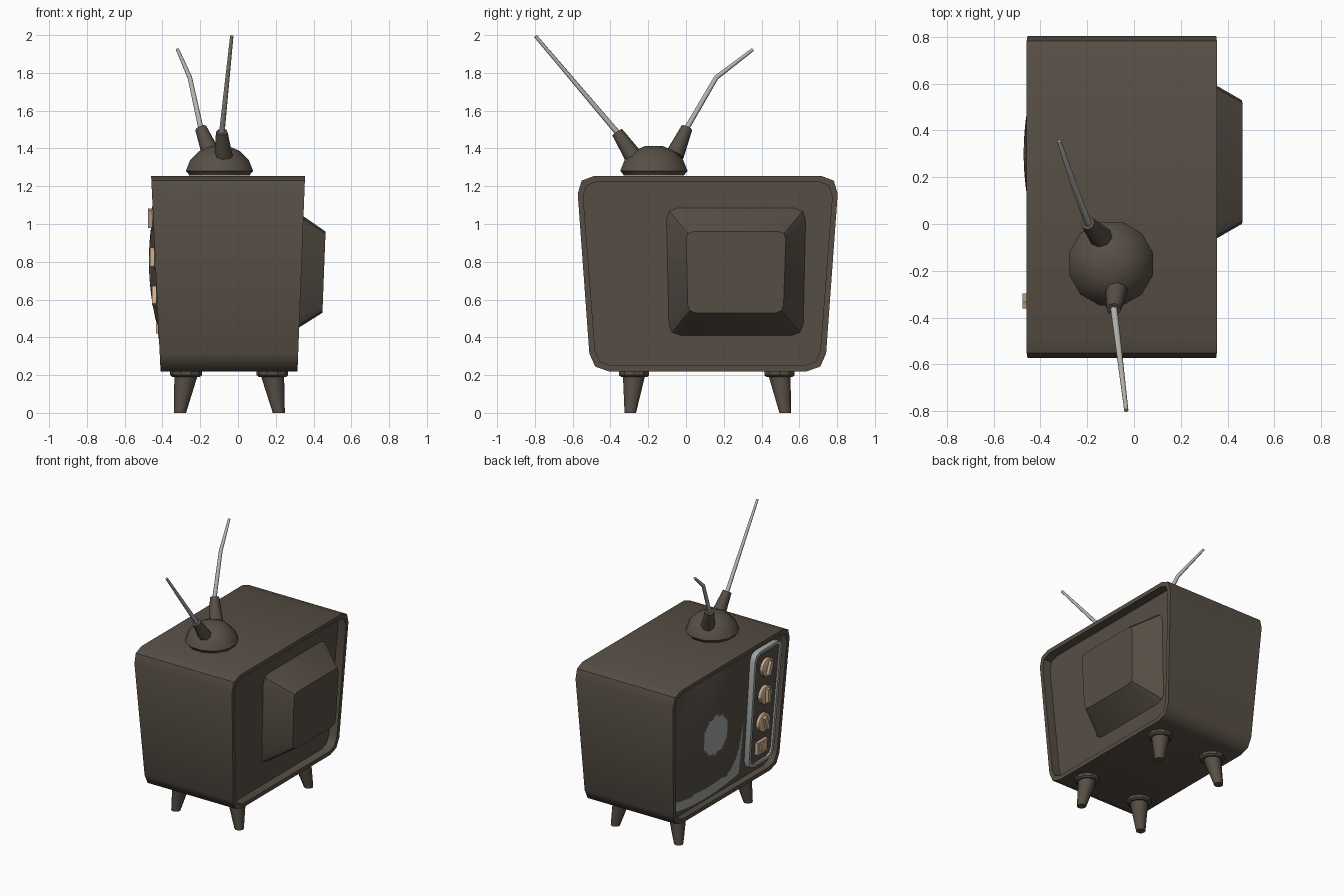
import bpy, bmesh, math
from mathutils import Vector

if "Cube" in bpy.data.objects:
    bpy.data.objects.remove(bpy.data.objects["Cube"])


def material(name, rgb):
    m = bpy.data.materials.new(name)
    m.diffuse_color = (*rgb, 1)
    m.use_nodes = True
    m.node_tree.nodes["Principled BSDF"].inputs["Base Color"].default_value = m.diffuse_color
    return m


BROWN = material("dark brown", (0.096, 0.078, 0.060))
GREY = material("glass grey", (0.36, 0.38, 0.38))
METAL = material("antenna metal", (0.46, 0.45, 0.43))
BEIGE = material("knob beige", (0.62, 0.44, 0.29))


def finish(name, bm, mats, angle=50):
    bmesh.ops.recalc_face_normals(bm, faces=bm.faces)
    me = bpy.data.meshes.new(name)
    bm.to_mesh(me)
    bm.free()
    for m in mats:
        me.materials.append(m)
    ob = bpy.data.objects.new(name, me)
    bpy.context.collection.objects.link(ob)
    bpy.ops.object.select_all(action='DESELECT')
    ob.select_set(True)
    bpy.context.view_layer.objects.active = ob
    bpy.ops.object.shade_smooth_by_angle(angle=math.radians(angle))
    return ob


def loft(name, rings, mats, band_mats=None, angle=50, cap=True):
    """Skin a list of equal-length point rings and cap both ends."""
    bm = bmesh.new()
    vs = [[bm.verts.new(p) for p in r] for r in rings]
    n = len(vs[0])
    for k in range(len(vs) - 1):
        for i in range(n):
            j = (i + 1) % n
            f = bm.faces.new((vs[k][i], vs[k][j], vs[k + 1][j], vs[k + 1][i]))
            f.material_index = band_mats[k] if band_mats else 0
    if cap:
        bm.faces.new(vs[0])
        bm.faces.new(vs[-1])
    return finish(name, bm, mats, angle)


# The screen side and the back side both lean with height
def front_x(z):
    return -0.41 - 0.05 * (z - 0.22) / 1.035


def back_x(z):
    return 0.315 + 0.04 * (z - 0.22) / 1.035


def outline(y0b, y1b, y0t, y1t, z0, z1, r, inset=0.0):
    """Tapered rectangle in y and z with three-point rounded corners."""
    d = inset
    c = [Vector(p) for p in ((y0b + d, z0 + d), (y1b - d, z0 + d),
                             (y1t - d, z1 - d), (y0t + d, z1 - d))]
    pts = []
    for i in range(4):
        a = (c[i - 1] - c[i]).normalized() * r
        b = (c[(i + 1) % 4] - c[i]).normalized() * r
        pts += [c[i] + a, c[i] + (a + b) * 0.27, c[i] + b]
    return pts


def place(pts, side, off):
    return [(side(p.y) + off, p.x, p.y) for p in pts]


# Cabinet shell with recessed front and back
BODY = (-0.505, 0.735, -0.58, 0.81, 0.22, 1.255)
outer = outline(*BODY, 0.095)
inner = outline(*BODY, 0.08, 0.03)
loft("cabinet", [place(inner, front_x, 0.05), place(inner, front_x, 0),
                 place(outer, front_x, 0), place(outer, back_x, 0),
                 place(inner, back_x, 0), place(inner, back_x, -0.065)], [BROWN])

# Tube housing on the back
loft("back_housing",
     [place(outline(-0.09, 0.62, -0.105, 0.635, 0.41, 1.085, 0.06), back_x, -0.066),
      place(outline(0.01, 0.515, 0.0, 0.53, 0.53, 0.96, 0.04), back_x, 0.12)],
     [BROWN], angle=35)

# Domed screen: brown, with a pale centre spot and a pale lower edge
bm = bmesh.new()
N = 48
grid = []
for i in range(N + 1):
    row = []
    for j in range(N + 1):
        u, v = 2 * i / N - 1, 2 * j / N - 1
        su = u * math.sqrt(1 - 0.15 * v * v)
        sv = v * math.sqrt(1 - 0.15 * u * u)
        z = 0.74 + 0.475 * sv
        y = 0.30 + 0.43 * su + (0.03 * sv if su > 0 else 0) * su
        out = 0.083 * (1 - u * u) * (1 - v * v)
        row.append(bm.verts.new((front_x(z) + 0.048 - out, y, z)))
    grid.append(row)
for i in range(N):
    for j in range(N):
        f = bm.faces.new((grid[i][j], grid[i + 1][j], grid[i + 1][j + 1], grid[i][j + 1]))
        c = f.calc_center_median()
        t = max(0.0, (0.08 - c.y) / 0.2)
        spot = math.hypot(c.y - 0.31, c.z - 0.77) < 0.14
        f.material_index = int(spot or c.z < 0.36 + 0.3 * t * t)
finish("screen", bm, [BROWN, GREY])

# Control panel with a raised pale rim
PANEL = (-0.45, -0.16, -0.505, -0.18, 0.31, 1.18)
p_out = outline(*PANEL, 0.06)
p_in = outline(*PANEL, 0.05, 0.022)
loft("control_panel", [place(p_out, front_x, 0.052), place(p_out, front_x, 0.008),
                       place(p_in, front_x, 0.008), place(p_in, front_x, 0.022)],
     [BROWN, GREY], [1, 1, 1])


def tube(name, path, mat, sides=8, angle=50):
    """Round section swept along (point, radius) stations."""
    rings = []
    pts = [Vector(p) for p, r in path]
    for k, (p, r) in enumerate(path):
        d = (pts[min(k + 1, len(pts) - 1)] - pts[max(k - 1, 0)]).normalized()
        q = d.to_track_quat('Z', 'Y')
        rings.append([pts[k] + q @ Vector((r * math.cos(a), r * math.sin(a), 0))
                      for a in (2 * math.pi * i / sides for i in range(sides))])
    return loft(name, rings, [mat], angle=angle)


def box(name, centre, size, mat, spin=0.0):
    bm = bmesh.new()
    bmesh.ops.create_cube(bm, size=1)
    for v in bm.verts:
        v.co = Vector((v.co.x * size[0], v.co.y * size[1], v.co.z * size[2]))
    ob = finish(name, bm, [mat], 30)
    ob.location = centre
    ob.rotation_euler.x = spin
    return ob


# Three round knobs with grips, and one square switch
for i, z in enumerate((1.03, 0.825, 0.62)):
    x, y = front_x(z), -0.313 - 0.04 * (z - 0.62)
    tube(f"knob_{i + 1}", [((x + 0.025, y, z), 0.068), ((x - 0.002, y, z), 0.068),
                           ((x - 0.006, y, z), 0.06)], BEIGE, 12, 30)
    box(f"knob_grip_{i + 1}", (x - 0.012, y, z), (0.03, 0.03, 0.10), BEIGE, 0.35 * (1 - i))
box("switch_base", (front_x(0.44) + 0.012, -0.305, 0.44), (0.03, 0.12, 0.09), BEIGE)
box("switch_button", (front_x(0.44) - 0.004, -0.305, 0.445), (0.02, 0.07, 0.05), BEIGE)

# Splayed legs with mounting discs
for nx, x, dx in (("front", -0.275, -0.032), ("back", 0.182, 0.034)):
    for ny, y, dy in (("right", -0.275, -0.02), ("left", 0.495, 0.03)):
        tube(f"{nx}_{ny}_leg_disc", [((x, y, 0.19), 0.072), ((x, y, 0.2), 0.084),
                                     ((x, y, 0.225), 0.084)], BROWN, 10, 30)
        rings = [[(cx + r * math.cos(i * math.pi / 5), cy + r * math.sin(i * math.pi / 5), z)
                  for i in range(10)]
                 for cx, cy, r, z in ((x, y, 0.062, 0.2), (x + dx, y + dy, 0.032, 0))]
        loft(f"{nx}_{ny}_leg", rings, [BROWN])

# Antenna dome
dome = ((0.165, 1.256), (0.172, 1.268), (0.185, 1.28), (0.16, 1.34), (0.11, 1.387), (0.05, 1.412))
loft("antenna_base", [[(-0.098 + r * math.cos(i * math.pi / 6 + 0.26),
                        -0.17 + r * math.sin(i * math.pi / 6 + 0.26), z)
                       for i in range(12)] for r, z in dome], [BROWN])

# Antenna sockets and rods
tube("socket_right", [((-0.075, -0.27, 1.345), 0.05), ((-0.086, -0.365, 1.487), 0.031)], BROWN)
tube("socket_left", [((-0.14, -0.06, 1.365), 0.05), ((-0.197, 0.004, 1.508), 0.031)], BROWN)
tube("rod_right", [((-0.086, -0.36, 1.48), 0.015), ((-0.033, -0.797, 1.995), 0.009)], METAL)
tube("rod_left", [((-0.195, 0.0, 1.5), 0.015), ((-0.255, 0.16, 1.775), 0.013),
                  ((-0.32, 0.353, 1.923), 0.009)], METAL)
